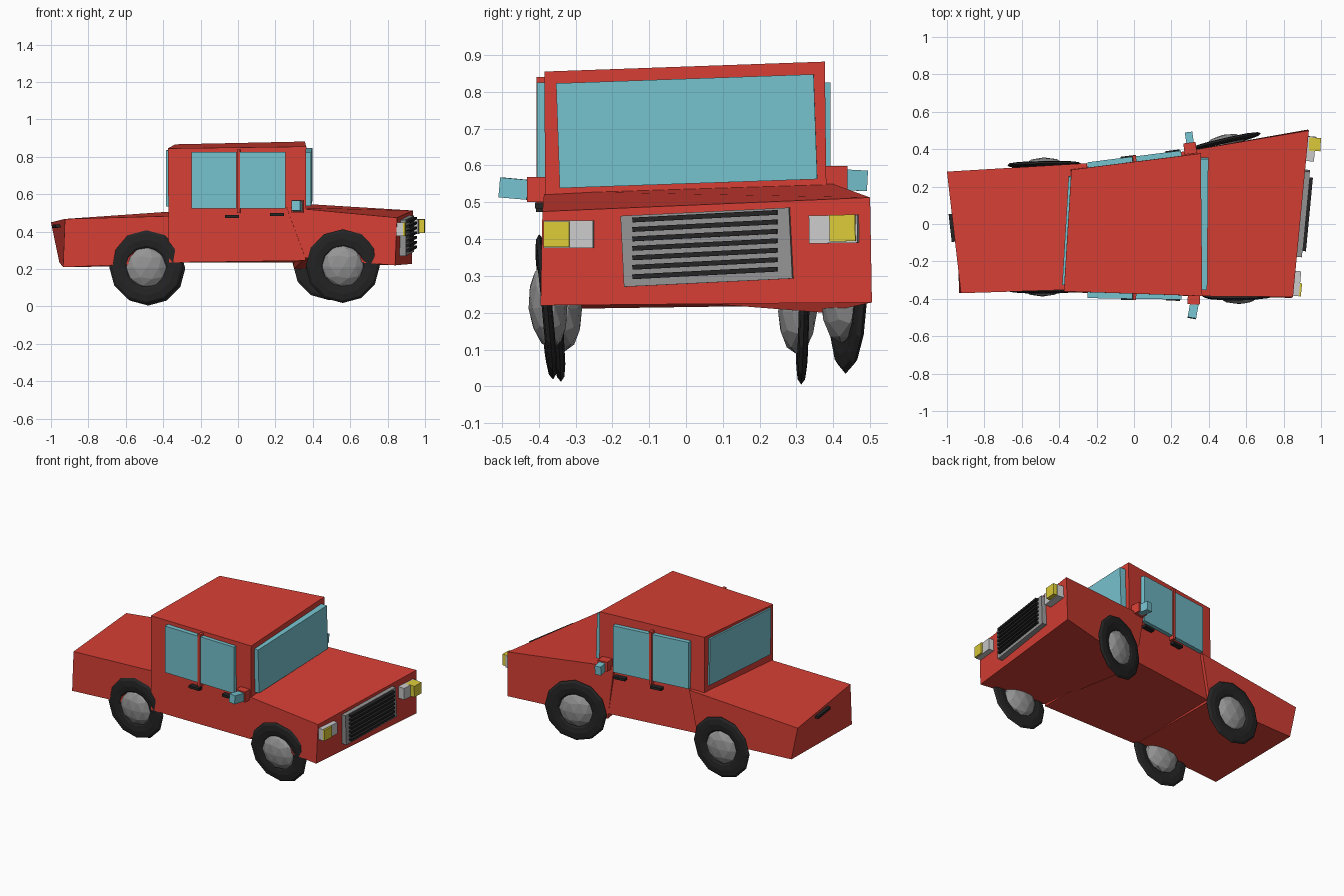
import bpy, bmesh
from math import radians, pi
from mathutils import Matrix, Vector, Euler

if "Cube" in bpy.data.objects:
    bpy.data.objects.remove(bpy.data.objects["Cube"])


def material(name, r, g, b):
    m = bpy.data.materials.new(name)
    m.diffuse_color = (r, g, b, 1)
    m.use_nodes = True
    m.node_tree.nodes["Principled BSDF"].inputs["Base Color"].default_value = m.diffuse_color
    return m


RED = material("red_paint", 0.68, 0.05, 0.035)
GLASS = material("glass", 0.18, 0.54, 0.62)
BLACK = material("black_rubber", 0.018, 0.018, 0.018)
WHITE = material("white_lamp", 0.62, 0.65, 0.62)
YELLOW = material("yellow_lamp", 0.72, 0.6, 0.04)
GREY = material("grey_metal", 0.3, 0.3, 0.3)


def finish(name, bm, mat):
    bmesh.ops.recalc_face_normals(bm, faces=bm.faces[:])
    me = bpy.data.meshes.new(name)
    bm.to_mesh(me)
    bm.free()
    me.materials.append(mat)
    ob = bpy.data.objects.new(name, me)
    bpy.context.collection.objects.link(ob)
    return ob


def hull_box(name, bottom, top, mat=RED):
    """Skewed box from four bottom and four top corners."""
    bm = bmesh.new()
    b = [bm.verts.new(p) for p in bottom]
    t = [bm.verts.new(p) for p in top]
    bm.faces.new(b)
    bm.faces.new(t)
    for i in range(4):
        j = (i + 1) % 4
        bm.faces.new((b[i], b[j], t[j], t[i]))
    return finish(name, bm, mat)


def box(name, centre, size, mat, rot=(0, 0, 0)):
    bm = bmesh.new()
    m = Matrix.LocRotScale(Vector(centre), Euler([radians(a) for a in rot]), Vector(size))
    bmesh.ops.create_cube(bm, size=1, matrix=m)
    return finish(name, bm, mat)


def wheel(name, centre, lean, yaw, hub_shift):
    """Flattened twelve-sided tyre with a bulging hub."""
    rot = Euler((radians(lean), 0, radians(yaw)))
    bpy.ops.mesh.primitive_torus_add(major_segments=12, minor_segments=8,
                                     major_radius=0.150, minor_radius=0.048)
    tyre = bpy.context.object
    tyre.name = name + "_tyre"
    tyre.data.transform(Matrix.Rotation(pi / 2, 4, 'X'))
    tyre.data.transform(Matrix.LocRotScale(Vector(centre), rot, Vector((1, 0.3, 1))))
    tyre.data.materials.append(BLACK)
    bm = bmesh.new()
    hub_at = Vector(centre) + Vector((0, hub_shift, 0))
    bmesh.ops.create_icosphere(bm, subdivisions=2, radius=0.115,
                               matrix=Matrix.LocRotScale(hub_at, rot, Vector((1, 0.46, 1))))
    finish(name + "_hub", bm, GREY)


# Body: trunk, cabin and hood as three skewed boxes
hull_box("trunk",
         [(-0.935, -0.37, 0.21), (-0.32, -0.35, 0.235), (-0.31, 0.32, 0.22), (-0.955, 0.28, 0.235)],
         [(-0.925, -0.37, 0.468), (-0.30, -0.35, 0.485), (-0.25, 0.325, 0.515), (-1.0, 0.28, 0.45)])
hull_box("cabin",
         [(-0.37, -0.365, 0.235), (0.36, -0.38, 0.245), (0.36, 0.385, 0.235), (-0.34, 0.295, 0.235)],
         [(-0.375, -0.36, 0.845), (0.365, -0.385, 0.855), (0.357, 0.377, 0.882), (-0.335, 0.29, 0.867)])
hull_box("hood",
         [(0.36, -0.385, 0.26), (0.84, -0.395, 0.22), (0.93, 0.505, 0.228), (0.30, 0.375, 0.20)],
         [(0.26, -0.385, 0.53), (0.85, -0.39, 0.475), (0.935, 0.50, 0.513), (0.25, 0.385, 0.555)])

# Windscreen and rear window
box("windscreen", (0.372, 0.002, 0.693), (0.045, 0.70, 0.285), GLASS, (2, 0, -0.5))
box("rear_window", (-0.352, -0.035, 0.69), (0.03, 0.58, 0.30), GLASS, (1, 0, -3.4))

# Side windows, pillars and door handles follow each cabin side
for side, y0, slope, yaw in (("near", -0.378, -0.015, -1), ("far", 0.339, 0.125, 7.2)):
    out = -1 if side == "near" else 1

    def on_side(x, off, z):
        return (x, y0 + slope * x + out * off, z)

    for n, x in (("rear", -0.128), ("front", 0.133)):
        box(f"{side}_{n}_window", on_side(x, 0.006, 0.674), (0.242, 0.032, 0.302), GLASS, (0, 0, yaw))
    box(f"{side}_pillar", on_side(0.003, 0.008, 0.67), (0.018, 0.04, 0.34), RED, (0, 0, yaw))
    for n, x, z in (("rear", -0.033, 0.481), ("front", 0.208, 0.491)):
        box(f"{side}_{n}_handle", on_side(x, 0.012, z), (0.075, 0.034, 0.016), BLACK, (0, 0, yaw))

# Trunk handle
box("trunk_handle", (-0.968, -0.02, 0.43), (0.03, 0.15, 0.016), BLACK, (-1, 0, 6.5))

# Side mirrors
box("near_mirror_arm", (0.32, -0.40, 0.535), (0.066, 0.06, 0.068), RED, (0, 0, -3))
box("near_mirror", (0.316, -0.465, 0.537), (0.046, 0.078, 0.054), GLASS, (-5, 0, -10))
box("far_mirror_arm", (0.30, 0.405, 0.567), (0.066, 0.06, 0.062), RED, (0, 0, 7))
box("far_mirror", (0.297, 0.453, 0.56), (0.04, 0.075, 0.056), GLASS, (-3, 0, 8))

# Grille plate with seven bars
box("grille_plate", (0.902, 0.057, 0.378), (0.035, 0.46, 0.193), GREY, (2.8, 0, -5.4))
for i in range(7):
    box(f"grille_bar_{i}", (0.922, 0.052, 0.308 + i * 0.0257), (0.032, 0.395, 0.013), BLACK, (3, 0, -5.4))

# Headlights with yellow indicators
box("near_headlight", (0.868, -0.318, 0.413), (0.04, 0.134, 0.074), WHITE, (0, 0, -5.4))
box("near_indicator", (0.873, -0.35, 0.413), (0.045, 0.07, 0.07), YELLOW, (0, 0, -5.4))
box("far_headlight", (0.943, 0.402, 0.427), (0.05, 0.132, 0.076), WHITE, (1, 0, -5.4))
box("far_indicator", (0.967, 0.426, 0.43), (0.062, 0.07, 0.072), YELLOW, (1, 0, -3))

# Wheels
wheel("near_front_wheel", (0.56, -0.380, 0.216), 5.5, 1, 0.005)
wheel("near_rear_wheel", (-0.49, -0.35, 0.21), 3, 0, 0.015)
wheel("far_front_wheel", (0.485, 0.440, 0.232), -2, 13, -0.015)
wheel("far_rear_wheel", (-0.48, 0.318, 0.203), -1.5, 1, -0.015)
